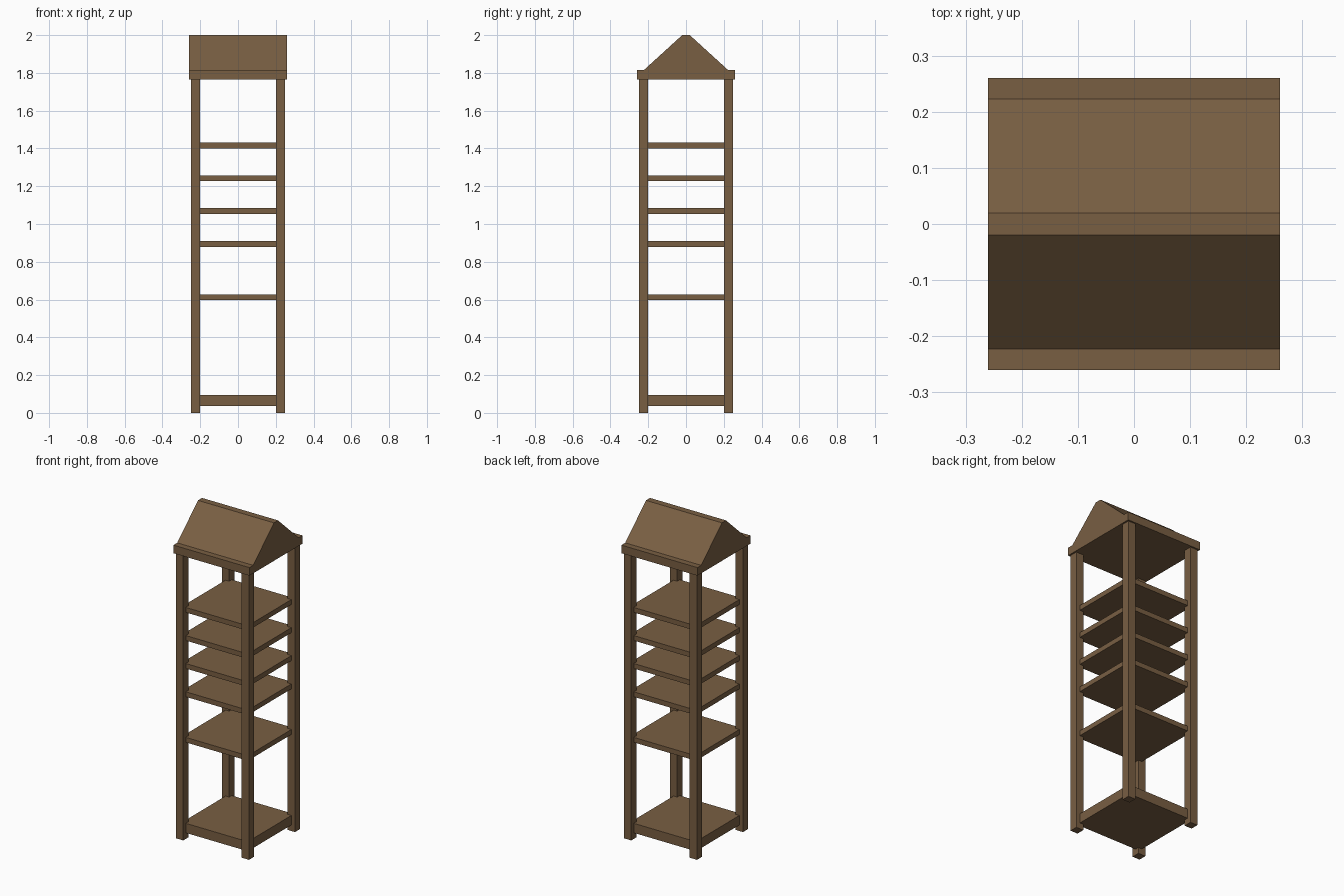
import bpy
import bmesh

cube = bpy.data.objects.get("Cube")
if cube:
    bpy.data.objects.remove(cube, do_unlink=True)

# Wood colour
wood = bpy.data.materials.new("brown_wood")
wood.use_nodes = True
colour = (0.19, 0.113, 0.055, 1.0)
wood.diffuse_color = colour
bsdf = wood.node_tree.nodes["Principled BSDF"]
bsdf.inputs["Base Color"].default_value = colour
bsdf.inputs["Roughness"].default_value = 0.8


def extrude_profile(name, profile, start, length):
    """Flat-sided solid: a closed outline pushed along one axis."""
    mesh = bpy.data.meshes.new(name)
    bm = bmesh.new()
    face = bm.faces.new([bm.verts.new(p) for p in profile])
    grown = bmesh.ops.extrude_face_region(bm, geom=[face])["geom"]
    bmesh.ops.translate(bm, vec=length,
                        verts=[g for g in grown if isinstance(g, bmesh.types.BMVert)])
    bmesh.ops.translate(bm, vec=start, verts=bm.verts)
    bmesh.ops.recalc_face_normals(bm, faces=bm.faces)
    bm.to_mesh(mesh)
    bm.free()
    mesh.materials.append(wood)
    obj = bpy.data.objects.new(name, mesh)
    bpy.context.collection.objects.link(obj)
    return obj


def square_block(name, x, y, half, bottom, top):
    outline = [(-half, -half, 0), (half, -half, 0), (half, half, 0), (-half, half, 0)]
    return extrude_profile(name, outline, (x, y, bottom), (0, 0, top - bottom))


EAVE_BOTTOM, EAVE_TOP, RIDGE = 1.765, 1.815, 2.0
EAVE_HALF = 0.26

# Corner posts
for side, x in (("right", -0.225), ("left", 0.225)):
    for end, y in (("front", -0.225), ("back", 0.225)):
        square_block(f"{end}_{side}_post", x, y, 0.025, 0, EAVE_BOTTOM)

# Base board and shelves, let halfway into the posts
square_block("base_board", 0, 0, 0.225, 0.037, 0.096)
for i, top in enumerate((0.628, 0.91, 1.085, 1.258, 1.432)):
    square_block(f"shelf_{i + 1}", 0, 0, 0.225, top - 0.031, top)

# Eave slab and gabled roof with a narrow flat ridge
square_block("eave_slab", 0, 0, EAVE_HALF, EAVE_BOTTOM, EAVE_TOP)
gable = [(0, -0.223, EAVE_TOP), (0, 0.223, EAVE_TOP),
         (0, 0.02, RIDGE), (0, -0.02, RIDGE)]
extrude_profile("gable_roof", gable, (-EAVE_HALF, 0, 0), (2 * EAVE_HALF, 0, 0))
